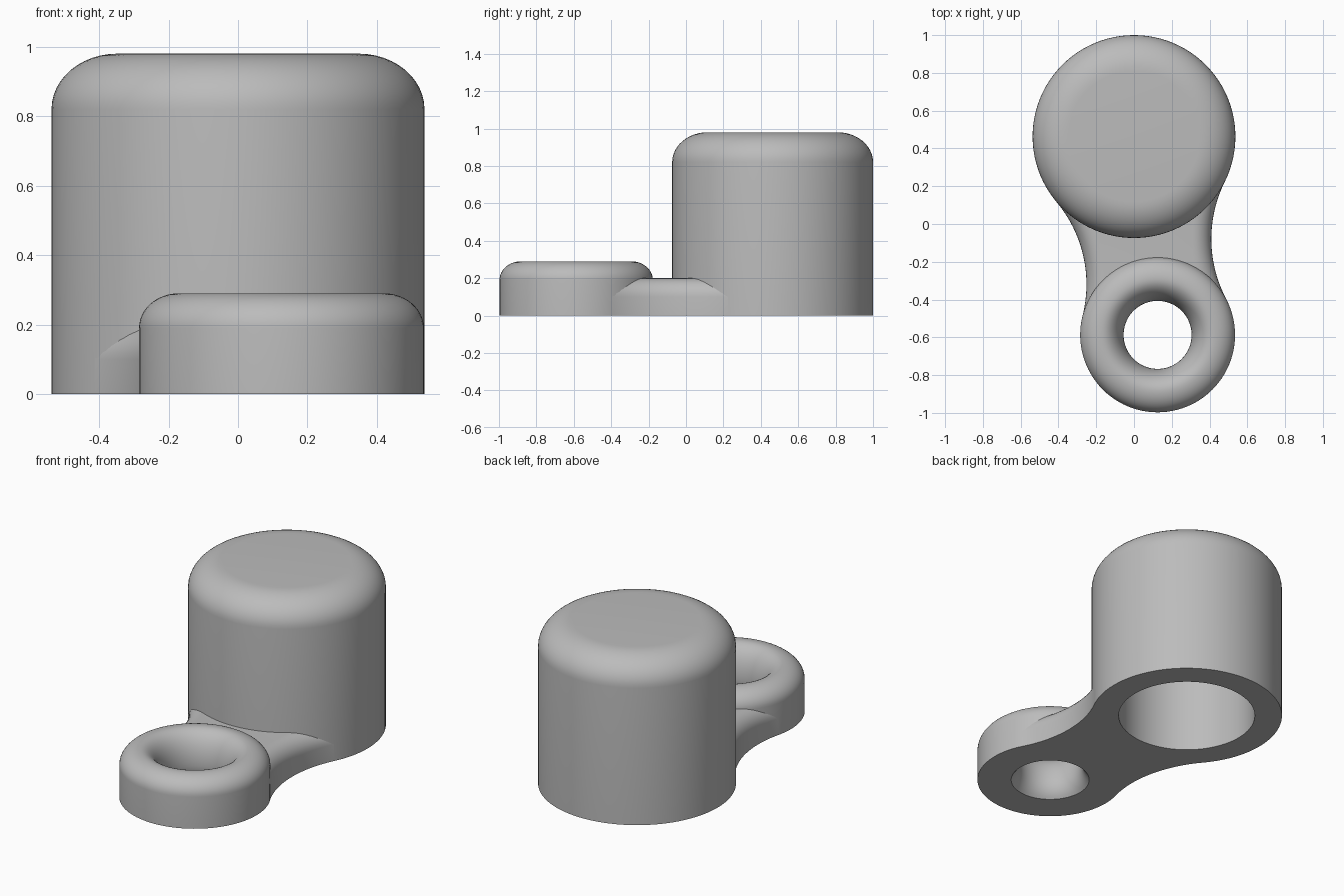
import bpy, bmesh
from math import sin, cos, pi, sqrt, atan2
from mathutils import Vector

if "Cube" in bpy.data.objects:
    bpy.data.objects.remove(bpy.data.objects["Cube"])

grey = bpy.data.materials.new("plain_grey")
grey.use_nodes = True
COLOUR = (0.5, 0.5, 0.5, 1)
grey.diffuse_color = COLOUR
grey.node_tree.nodes["Principled BSDF"].inputs["Base Color"].default_value = COLOUR

CUP, CUP_R, CUP_H = Vector((0, 0.463)), 0.537, 0.98
RING, RING_R, RING_H = Vector((0.125, -0.587)), 0.41, 0.29
WAIST_R, WEB_H, WEB_FILLET = 0.68, 0.2, 0.1
SIDES = 96


def finish(name, bm):
    bmesh.ops.remove_doubles(bm, verts=bm.verts, dist=1e-5)
    bmesh.ops.recalc_face_normals(bm, faces=bm.faces)
    mesh = bpy.data.meshes.new(name)
    bm.to_mesh(mesh)
    bm.free()
    mesh.materials.append(grey)
    obj = bpy.data.objects.new(name, mesh)
    bpy.context.collection.objects.link(obj)
    return obj


def quarter(r, z, a, b, start, end, steps=12):
    """Elliptical arc in the (radius, height) plane."""
    angles = [start + (end - start) * i / steps for i in range(steps + 1)]
    return [(r + a * cos(t), z + b * sin(t)) for t in angles]


def lathe(name, centre, profile, closed=False):
    """Revolve a profile; open profiles get a cap at each end."""
    bm = bmesh.new()
    loops = []
    for r, z in profile:
        loops.append([bm.verts.new((centre.x + r * cos(2 * pi * i / SIDES),
                                    centre.y + r * sin(2 * pi * i / SIDES), z))
                      for i in range(SIDES)])
    pairs = list(zip(loops, loops[1:]))
    if closed:
        pairs.append((loops[-1], loops[0]))
    else:
        bm.faces.new(loops[0])
        bm.faces.new(loops[-1])
    for a, b in pairs:
        for i in range(SIDES):
            j = (i + 1) % SIDES
            bm.faces.new((a[i], a[j], b[j], b[i]))
    return finish(name, bm)


def waist_arc(side, steps=40):
    """Centre and directions of the concave arc tangent to both round parts."""
    axis = RING - CUP
    d = axis.length
    axis.normalize()
    a, b = CUP_R + WAIST_R, RING_R + WAIST_R
    along = (a * a - b * b + d * d) / (2 * d)
    across = Vector((-axis.y, axis.x)) * side
    centre = CUP + axis * along + across * sqrt(a * a - along * along)
    ends = [(target - centre).normalized() for target in (CUP, RING)]
    t0 = atan2(ends[0].y, ends[0].x)
    sweep = -ends[0].angle_signed(ends[1])
    return centre, [Vector((cos(t0 + sweep * i / steps), sin(t0 + sweep * i / steps)))
                    for i in range(steps + 1)]


def web():
    """Waisted web, lofted between the two arcs with rounded upper edges."""
    edge = [(0, 0)] + [(WEB_FILLET - x, z) for x, z in quarter(
        0, WEB_H - WEB_FILLET, WEB_FILLET, WEB_FILLET, 0, pi / 2, 8)]
    (c1, dirs1), (c2, dirs2) = waist_arc(1), waist_arc(-1)
    bm = bmesh.new()
    rows = []
    for u, v in zip(dirs1, dirs2):
        section = [(c1 + u * (WAIST_R + s), z) for s, z in edge]
        section += [(c2 + v * (WAIST_R + s), z) for s, z in reversed(edge)]
        rows.append([bm.verts.new((p.x, p.y, z)) for p, z in section])
    n = len(rows[0])
    for a, b in zip(rows, rows[1:]):
        for i in range(n):
            j = (i + 1) % n
            bm.faces.new((a[i], a[j], b[j], b[i]))
    bm.faces.new(rows[0])
    bm.faces.new(rows[-1])
    return finish("connecting_web", bm)


def cut(obj, cutter):
    mod = obj.modifiers.new("clear_" + cutter.name, 'BOOLEAN')
    mod.operation = 'DIFFERENCE'
    mod.solver = 'EXACT'
    mod.object = cutter
    bpy.context.view_layer.objects.active = obj
    bpy.ops.object.modifier_apply(modifier=mod.name)
    bpy.data.objects.remove(cutter)


# Hollow cup, open underneath, with a rounded top rim
BORE, DEPTH = 0.384, 0.83
cup = lathe("hollow_cup", CUP,
            [(BORE, DEPTH), (BORE, 0), (CUP_R, 0)]
            + quarter(CUP_R - 0.19, CUP_H - 0.16, 0.19, 0.16, 0, pi / 2))

# Eyelet with a rounded crown and a hole that flares at both ends
CROWN = 0.295
crown_w = RING_R - CROWN
eyelet = lathe("eyelet_ring", RING,
               [(RING_R, 0)]
               + quarter(CROWN, RING_H - 0.1, crown_w, 0.1, 0, pi / 2)
               + quarter(CROWN, 0.1, crown_w, 0.19, pi / 2, pi)[1:]
               + quarter(CROWN, 0.1, crown_w, 0.132, pi, pi + 0.86, 6)[1:],
               closed=True)

# Web between them, trimmed to stay inside the walls of both round parts
bridge = web()
for name, centre, radius in (("cup_space", CUP, CUP_R - 0.05),
                             ("eyelet_space", RING, RING_R - 0.06)):
    cut(bridge, lathe(name, centre, [(radius, -0.2), (radius, 0.5)]))

for obj in (cup, eyelet, bridge):
    bpy.ops.object.select_all(action='DESELECT')
    obj.select_set(True)
    bpy.context.view_layer.objects.active = obj
    bpy.ops.object.shade_smooth_by_angle(angle=0.6)
